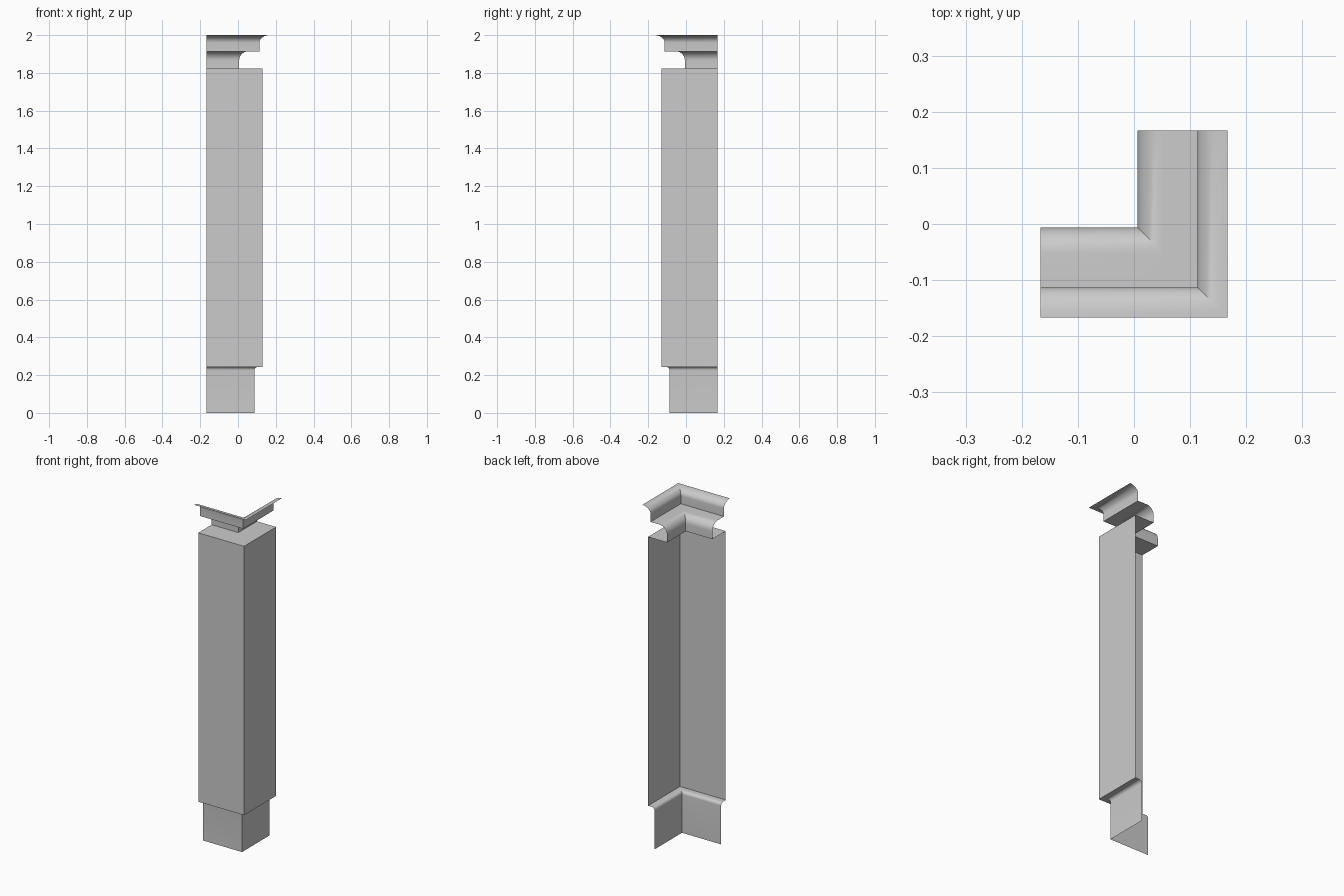
import bpy, bmesh
from math import sin, cos, pi

if "Cube" in bpy.data.objects:
    bpy.data.objects.remove(bpy.data.objects["Cube"])

END = 0.167   # where both arms of the corner stop


def cove(d0, z0, d1, z1, n=8):
    """Concave quarter curve: leaves upright, arrives level."""
    return [(d0 + (d1 - d0) * (1 - cos(i / n * pi / 2)),
             z0 + (z1 - z0) * sin(i / n * pi / 2)) for i in range(n + 1)]


def corner_strip(name, profile):
    """Sweep an open (offset, height) profile round a mitred outside corner."""
    bm = bmesh.new()
    rows = [[bm.verts.new(p) for p in ((-END, -d, z), (d, -d, z), (d, END, z))]
            for d, z in profile]
    for a, b in zip(rows, rows[1:]):
        for i in range(2):
            bm.faces.new((a[i], a[i + 1], b[i + 1], b[i]))
    me = bpy.data.meshes.new(name)
    bm.to_mesh(me)
    bm.free()
    ob = bpy.data.objects.new(name, me)
    bpy.context.collection.objects.link(ob)
    bpy.ops.object.select_all(action='DESELECT')
    ob.select_set(True)
    bpy.context.view_layer.objects.active = ob
    bpy.ops.object.shade_smooth_by_angle(angle=0.6)
    return ob


# Recessed base with a small cove under the shaft
corner_strip("base", [(0.087, 0)] + cove(0.087, 0.225, 0.106, 0.244) + [(0.13, 0.244)])

# Plain shaft with its top ledge
corner_strip("shaft", [(0.13, 0.244), (0.13, 1.822), (0.006, 1.822)])

# Neck flaring out to the fascia
corner_strip("neck", [(0.006, 1.822)] + cove(0.006, 1.865, 0.052, 1.914) + [(0.113, 1.914)])

# Upright fascia and crowning cove
corner_strip("crown", [(0.113, 1.914)] + cove(0.113, 1.96, 0.167, 2.0))
